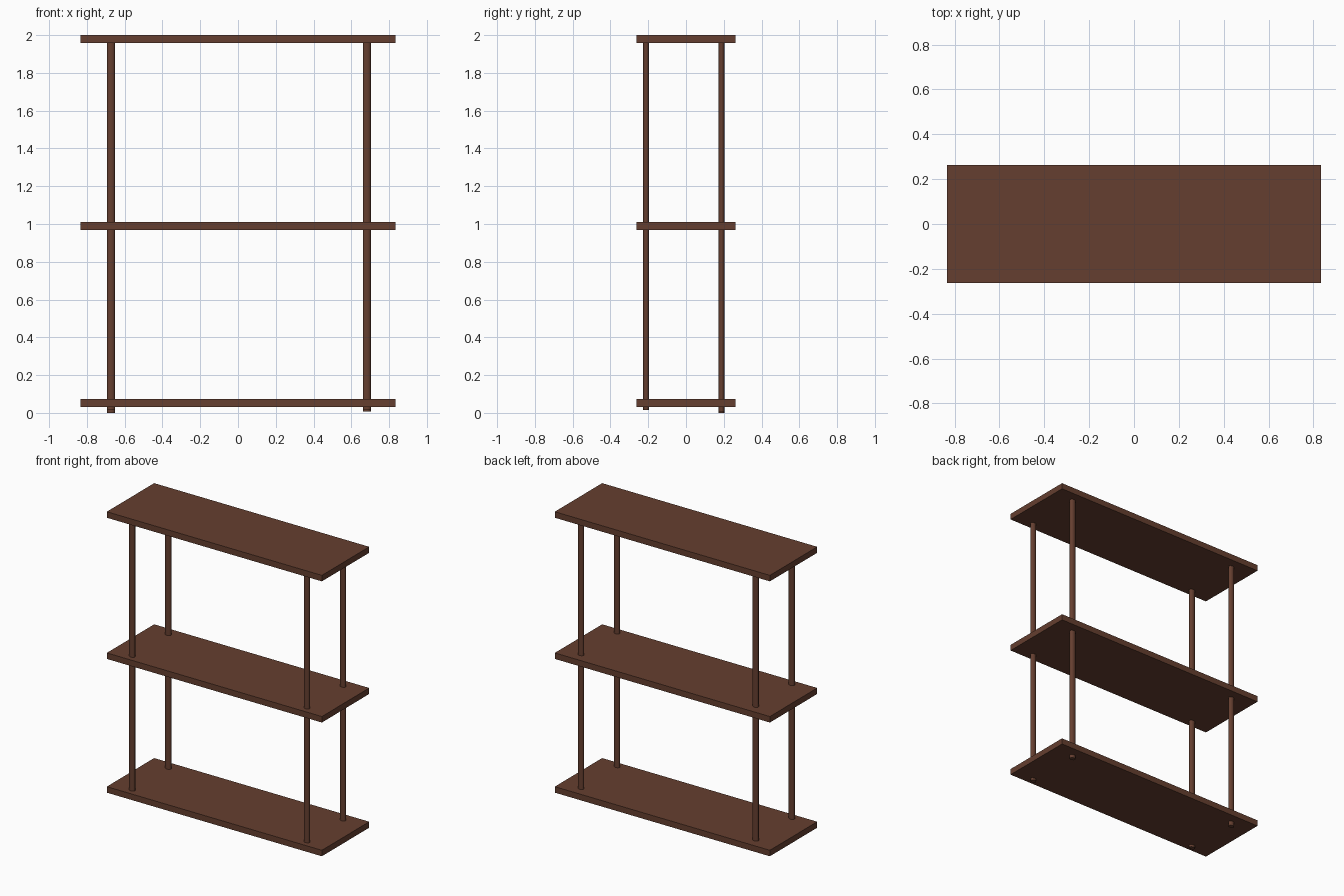
import bpy

if "Cube" in bpy.data.objects:
    bpy.data.objects.remove(bpy.data.objects["Cube"])

# Single dark wood colour
wood = bpy.data.materials.new("dark_brown_wood")
wood.diffuse_color = (0.13, 0.049, 0.029, 1)
wood.use_nodes = True
wood.node_tree.nodes["Principled BSDF"].inputs["Base Color"].default_value = wood.diffuse_color


def finish(name):
    ob = bpy.context.object
    ob.name = name
    ob.data.materials.append(wood)
    bpy.ops.object.transform_apply(location=False, rotation=False, scale=True)
    return ob


# Three flat shelf boards
for name, z0, z1 in (("bottom_shelf", 0.032, 0.074),
                     ("middle_shelf", 0.969, 1.011),
                     ("top_shelf", 1.958, 2.0)):
    bpy.ops.mesh.primitive_cube_add(size=1, location=(0, 0, (z0 + z1) / 2))
    bpy.context.object.scale = (1.667, 0.524, z1 - z0)
    finish(name)

# Four slightly oval posts running through the shelves, ending just below the lowest one
for name, x, y, z0 in (("front_left_post", -0.672, -0.211, 0.014),
                       ("front_right_post", 0.682, -0.211, 0.016),
                       ("back_left_post", -0.672, 0.188, 0.0),
                       ("back_right_post", 0.682, 0.188, 0.008)):
    z1 = 1.975
    bpy.ops.mesh.primitive_cylinder_add(vertices=24, radius=0.5, depth=1,
                                        location=(x, y, (z0 + z1) / 2))
    bpy.context.object.scale = (0.042, 0.031, z1 - z0)
    finish(name)
    bpy.ops.object.shade_smooth_by_angle()
